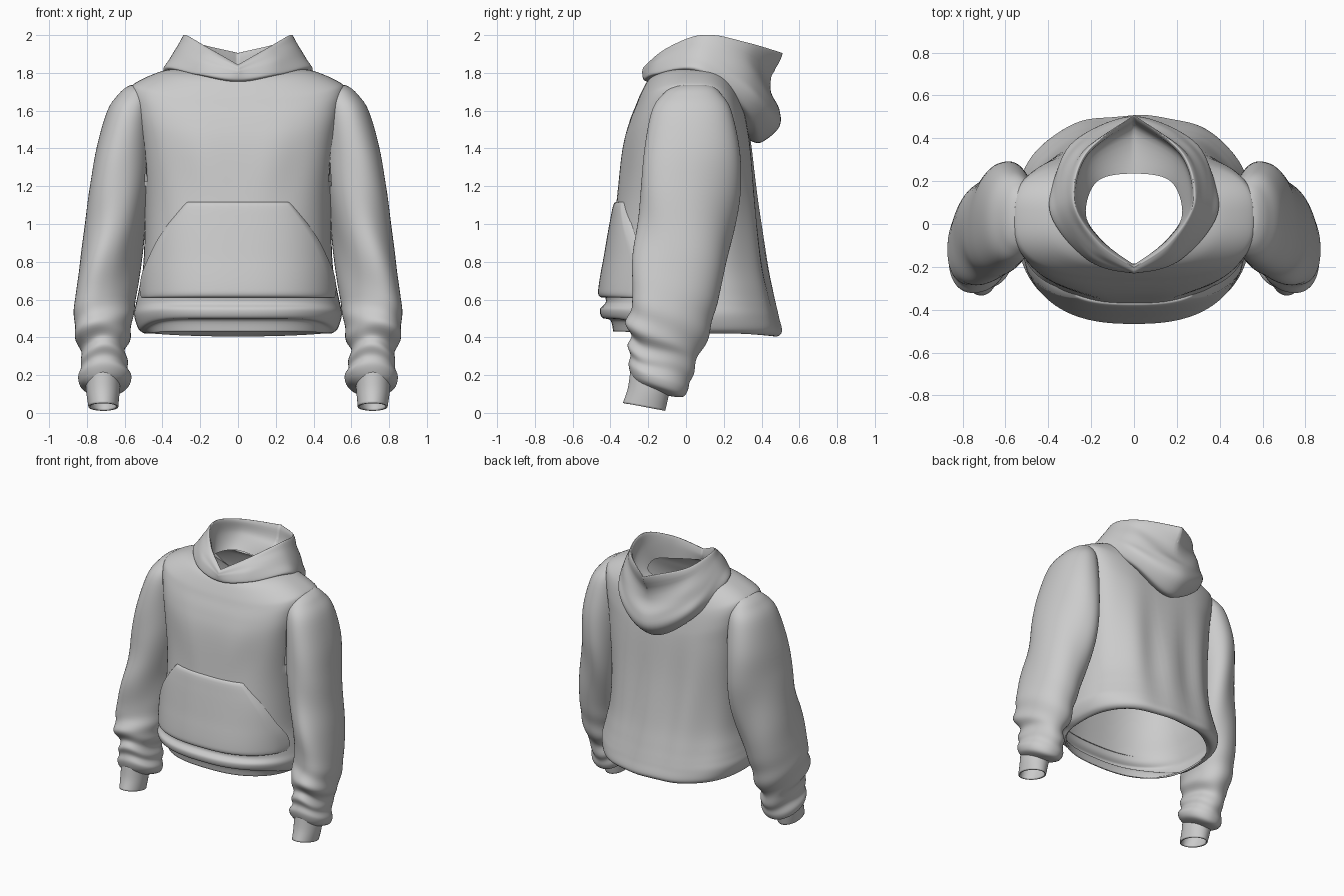
import bpy, bmesh
from math import sin, cos, pi, exp

if "Cube" in bpy.data.objects:
    bpy.data.objects.remove(bpy.data.objects["Cube"])

def spline(keys, steps):
    """Catmull-Rom interpolation of equal-length tuples."""
    n = len(keys)
    get = lambda i: keys[max(0, min(n - 1, i))]
    out = []
    for i in range(n - 1):
        for k in range(steps):
            t = k / steps
            out.append(tuple(
                0.5 * (2*b + (c - a)*t + (2*a - 5*b + 4*c - d)*t*t + (3*b - a - 3*c + d)*t**3)
                for a, b, c, d in zip(get(i-1), get(i), get(i+1), get(i+2))))
    out.append(tuple(keys[-1]))
    return out

def loft(name, rows, closed=True, thick=0, mirror=False, drop=None):
    """Skin point rows, smooth, drop unwanted faces, optionally thicken or mirror."""
    bm = bmesh.new()
    vs = [[bm.verts.new(p) for p in r] for r in rows]
    m = len(rows[0])
    for a, b in zip(vs, vs[1:]):
        for j in range(m if closed else m - 1):
            k = (j + 1) % m
            bm.faces.new((a[j], a[k], b[k], b[j]))
    bmesh.ops.recalc_face_normals(bm, faces=bm.faces)
    if drop:
        gone = [f for f in bm.faces if drop(*f.calc_center_median())]
        bmesh.ops.delete(bm, geom=gone, context='FACES')
    me = bpy.data.meshes.new(name)
    bm.to_mesh(me)
    bm.free()
    ob = bpy.data.objects.new(name, me)
    bpy.context.collection.objects.link(ob)
    for p in me.polygons:
        p.use_smooth = True
    if thick:
        s = ob.modifiers.new("thickness", 'SOLIDIFY')
        s.thickness, s.offset = thick, -1
    if mirror:
        mod = ob.modifiers.new("mirror", 'MIRROR')
        mod.use_mirror_merge = False
    return ob

def spow(v, e):
    return (1 if v >= 0 else -1) * abs(v) ** e

def bump(v, centre, width):
    return exp(-((v - centre) / width) ** 2)

# Torso: front z, side z, back z, half width, front y, back y
torso_keys = [
    (.43, .42, .45, .485, -.385, .41), (.49, .425, .405, .505, -.40, .47),
    (.505, .45, .43, .53, -.445, .505), (.55, .52, .50, .55, -.455, .49),
    (.585, .58, .56, .54, -.425, .475), (.65, .65, .64, .525, -.43, .455),
    (.80, .80, .80, .50, -.41, .42), (1.1, 1.1, 1.1, .495, -.37, .375),
    (1.4, 1.4, 1.4, .515, -.335, .345), (1.54, 1.6, 1.5, .55, -.30, .33),
    (1.63, 1.71, 1.6, .567, -.265, .31), (1.68, 1.755, 1.67, .53, -.245, .29),
    (1.74, 1.81, 1.74, .40, -.215, .265), (1.77, 1.825, 1.77, .29, -.195, .25)]
YC, N = .03, 96
rows = []
for zf, zs, zb, w, yf, yb in spline(torso_keys, 5):
    back_n = 2.5 + .7 * bump(zs, 1.4, .4)
    front_n = 2.5 + .5 * bump(zs, 1.5, .25)
    row = []
    for j in range(N):
        t = 2 * pi * j / N
        c, s = cos(t), sin(t)
        n = back_n if s > 0 else front_n
        x = w * spow(c, 2 / n)
        y = YC + (yb - YC if s > 0 else YC - yf) * spow(s, 2 / n)
        blend = s * s if s > 0 or zs > 1 else 1 - c ** 6
        z = zs + ((zb if s > 0 else zf) - zs) * blend
        # Hanging drapes on the back, soft pulls from the armpits on the front
        if s > 0:
            y += .012 * s * sin(22 * x + 1.5 * z) * bump(z, .9, .45)
        else:
            y += .008 * s * s * cos(16 * (abs(x) - .25 * z)) * bump(z, 1.3, .2) * min(1, abs(x) * 4)
        row.append((x, y, z))
    rows.append(row)
# Armholes are left open where the sleeves join
loft("torso", rows, thick=.012,
     drop=lambda x, y, z: abs(x) > .48 and -.13 < y < .19 and 1.22 < z < 1.67)

# Kangaroo pocket: z, half width, front y at the centre
pocket_keys = [
    (1.112, .275, -.355), (1.108, .285, -.382), (1.02, .355, -.402), (.92, .425, -.42),
    (.82, .475, -.437), (.74, .508, -.452), (.67, .520, -.463), (.63, .518, -.465),
    (.612, .51, -.45), (.615, .50, -.41)]
rows = []
for z, w, yf in spline(pocket_keys, 4):
    row = []
    for j in range(49):
        u = -1 + j / 24
        x = u * w
        y = YC - (YC - yf) * (1 - min(1, abs(x) / .545) ** 2.5) ** (1 / 2.5)
        y += .012 * abs(u) ** 6 + (.03 if abs(u) == 1 else 0)
        row.append((x, y, z))
    rows.append(row)
loft("front_pocket", rows, closed=False)

# Sleeve: z, inner x, outer x, front y, back y, forward tilt
sleeve_keys = [
    (1.738, .50, .55, .0, .09, 0), (1.728, .47, .585, -.06, .14, 0),
    (1.69, .45, .63, -.12, .185, 0), (1.6, .45, .692, -.18, .24, 0),
    (1.4, .455, .75, -.22, .28, 0), (1.2, .465, .78, -.24, .28, 0),
    (1.0, .485, .805, -.245, .255, 0), (.80, .515, .84, -.265, .215, -.05),
    (.60, .545, .867, -.275, .16, -.1), (.48, .56, .868, -.30, .12, -.2),
    (.40, .57, .86, -.32, .085, -.3), (.335, .60, .83, -.29, .05, -.35),
    (.28, .58, .835, -.305, .035, -.38), (.235, .585, .83, -.295, .02, -.4),
    (.19, .565, .845, -.305, .01, -.42), (.15, .58, .835, -.295, -.02, -.45),
    (.135, .63, .80, -.28, -.09, -.45)]
rows = []
for z, x0, x1, y0, y1, tilt in spline(sleeve_keys, 5):
    row = []
    for j in range(64):
        t = 2 * pi * j / 64
        cx, cy = (x0 + x1) / 2, (y0 + y1) / 2
        # Long diagonal drapes, then tight bunching above the cuff
        f = 1 + .05 * sin(3 * t + 7 * z) * bump(z, .9, .4)
        f += .04 * sin(2 * t + 38 * z) * bump(z, .38, .16)
        dx = (x1 - x0) / 2 * f * spow(cos(t), .92)
        dy = (y1 - y0) / 2 * f * spow(sin(t), .92)
        # The outer side swings forward
        y = cy + dy - .35 * dx * bump(z, .9, .55)
        row.append((min(cx + dx, .87), y, z + tilt * dy + .012 * sin(3 * t) * bump(z, .28, .12)))
    rows.append(row)
loft("sleeve", rows, mirror=True,
     drop=lambda x, y, z: x < .49 and -.13 < y < .19 and z > 1.22)

# Ribbed cuff: z, centre x, centre y, x radius, y radius
rows = []
for z, cx, cy, rx, ry in spline([(.20, .715, -.185, .092, .11), (.11, .715, -.20, .088, .108),
                                 (.032, .713, -.222, .079, .112)], 5):
    rows.append([(cx + rx * cos(a), cy + ry * sin(a), z - .19 * ry * sin(a))
                 for a in (2 * pi * j / 48 for j in range(48))])
loft("cuff", rows, thick=.01, mirror=True)

# Hood: each stage lists front, front side, side, back side, back of the right half
hood_stages = [
    [(0, -.20, 1.75), (.22, -.15, 1.79), (.36, .05, 1.80), (.26, .29, 1.60), (0, .32, 1.45)],
    [(0, -.225, 1.765), (.22, -.165, 1.80), (.395, .07, 1.82), (.285, .33, 1.60), (0, .40, 1.43)],
    [(0, -.232, 1.80), (.21, -.15, 1.855), (.365, .09, 1.87), (.30, .36, 1.67), (0, .48, 1.50)],
    [(0, -.23, 1.815), (.205, -.125, 1.89), (.335, .10, 1.92), (.29, .355, 1.75), (0, .50, 1.61)],
    [(0, -.225, 1.83), (.18, -.115, 1.915), (.31, .10, 1.96), (.265, .335, 1.84), (0, .44, 1.72)],
    [(0, -.21, 1.84), (.17, -.095, 1.935), (.285, .10, 2.0), (.235, .33, 1.95), (0, .508, 1.89)],
    [(0, -.20, 1.84), (.16, -.085, 1.93), (.272, .10, 1.99), (.22, .32, 1.945), (0, .49, 1.885)],
    [(0, -.19, 1.80), (.16, -.07, 1.88), (.26, .10, 1.91), (.21, .31, 1.86), (0, .44, 1.78)],
    [(0, -.20, 1.76), (.155, -.07, 1.78), (.225, .05, 1.80), (.17, .20, 1.79), (0, .235, 1.77)]]
flip = lambda p: (-p[0], p[1], p[2])
rings = []
for i, half in enumerate(hood_stages):
    # Round at the base, pointed at the rim seams
    before = [flip(half[1])] if i < 2 else [half[0]]
    after = [flip(half[-2])] if i < 5 or i == 8 else [half[-1]]
    right = spline(before + half + after, 10)[10:51]
    rings.append(right + [flip(p) for p in right[-2:0:-1]])
columns = [spline(list(col), 6) for col in zip(*rings)]
rows = []
for i in range(len(columns[0])):
    row = []
    for col in columns:
        x, y, z = col[i]
        # Sagging folds across the back of the hood
        if i < 28 and y > .2:
            y += .007 * sin(34 * (z - 1.6 * x * x)) * min(1, (y - .2) * 6) * min(1, i / 6)
        row.append((x, min(y, .51), min(z, 2.0)))
    rows.append(row)
loft("hood", rows)
